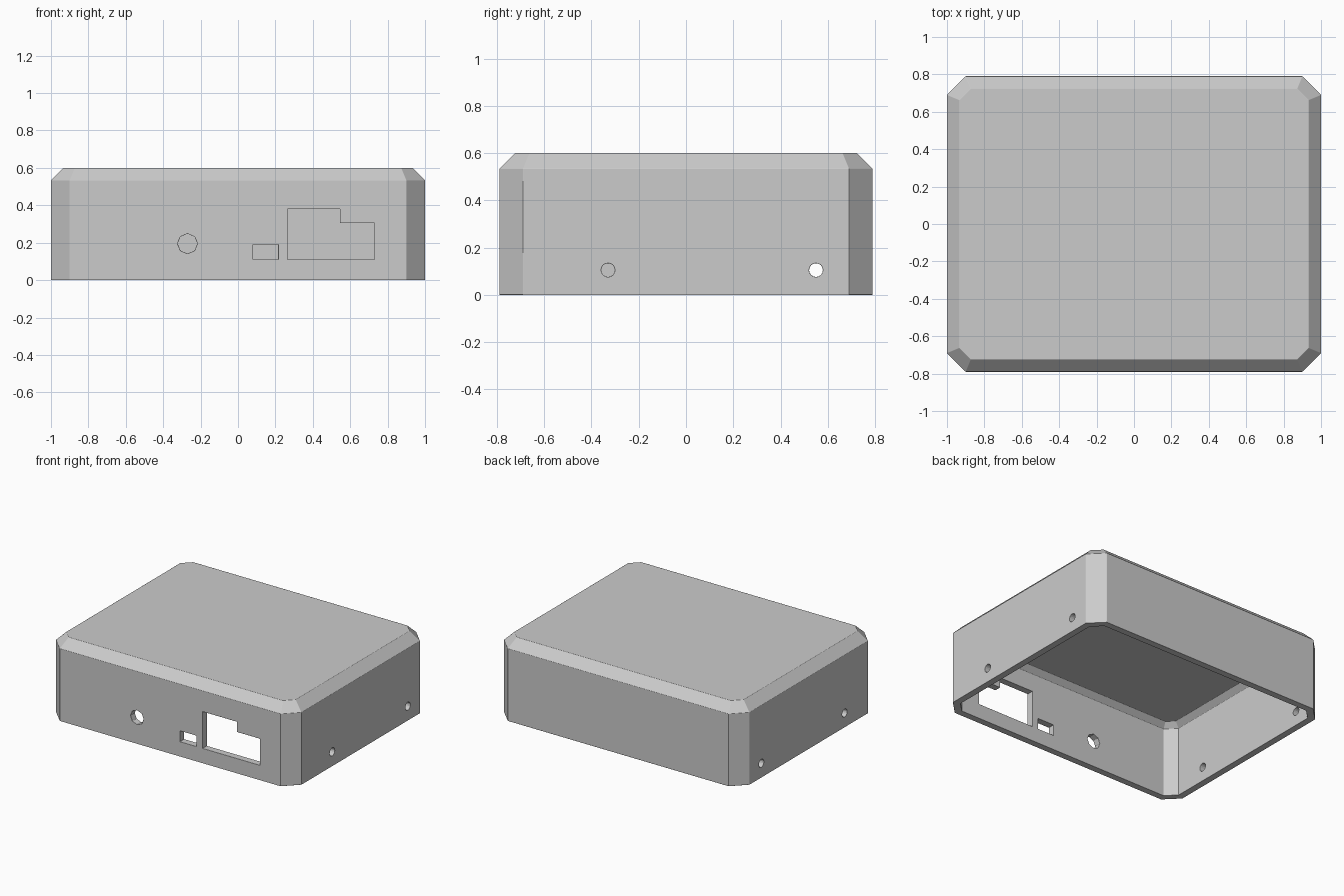
import bpy, bmesh, math
from mathutils import Vector

default = bpy.data.objects.get("Cube")
if default:
    bpy.data.objects.remove(default, do_unlink=True)

HALF_X, HALF_Y, HEIGHT = 1.0, 0.79, 0.60
CORNER, CHAMFER, WALL = 0.10, 0.066, 0.05

grey = bpy.data.materials.new("plain_grey")
grey.use_nodes = True
colour = (0.6, 0.6, 0.6, 1)
grey.diffuse_color = colour
grey.node_tree.nodes["Principled BSDF"].inputs["Base Color"].default_value = colour


def make_object(name, bm):
    bmesh.ops.recalc_face_normals(bm, faces=bm.faces)
    mesh = bpy.data.meshes.new(name)
    bm.to_mesh(mesh)
    bm.free()
    obj = bpy.data.objects.new(name, mesh)
    bpy.context.collection.objects.link(obj)
    mesh.materials.append(grey)
    return obj


def ring(bm, inset, z):
    """Rectangle with cut corners, moved inwards evenly by inset."""
    x, y = HALF_X - inset, HALF_Y - inset
    c = CORNER - inset * (2 - math.sqrt(2))
    quarter = [(x, y - c), (x - c, y)]
    points = (quarter + [(-a, b) for a, b in reversed(quarter)]
              + [(-a, -b) for a, b in quarter]
              + [(a, -b) for a, b in reversed(quarter)])
    return [bm.verts.new((a, b, z)) for a, b in points]


# Hollow cover: rings run down the outside and back up the inside
bm = bmesh.new()
slope = WALL * math.tan(math.pi / 8)
sections = [(CHAMFER, HEIGHT), (0, HEIGHT - CHAMFER), (0, 0), (WALL, 0),
            (WALL, HEIGHT - CHAMFER - slope), (CHAMFER + slope, HEIGHT - WALL)]
rings = [ring(bm, *s) for s in sections]
for upper, lower in zip(rings, rings[1:]):
    for i in range(len(upper)):
        j = (i + 1) % len(upper)
        bm.faces.new((upper[i], upper[j], lower[j], lower[i]))
bm.faces.new(rings[0])
bm.faces.new(rings[-1])
cover = make_object("enclosure_cover", bm)


def cut(name, points, direction):
    """Cut a straight opening with the given outline through a wall."""
    bm = bmesh.new()
    face = bm.faces.new([bm.verts.new(p) for p in points])
    extruded = bmesh.ops.extrude_face_region(bm, geom=[face])["geom"]
    verts = [g for g in extruded if isinstance(g, bmesh.types.BMVert)]
    bmesh.ops.translate(bm, verts=verts, vec=Vector(direction) * 0.3)
    cutter = make_object(name, bm)
    cutter.hide_render = True
    cutter.hide_set(True)
    mod = cover.modifiers.new(name, "BOOLEAN")
    mod.object = cutter
    mod.operation = "DIFFERENCE"
    mod.solver = "EXACT"


def circle(u, z, radius, sides):
    return [(u + radius * math.cos(math.tau * i / sides),
             z + radius * math.sin(math.tau * i / sides)) for i in range(sides)]


# Front openings: round socket, small port and stepped port
front_openings = {
    "round_socket_cutter": circle(-0.27, 0.195, 0.053, 8),
    "small_port_cutter": [(0.08, 0.11), (0.215, 0.11), (0.215, 0.19), (0.08, 0.19)],
    "stepped_port_cutter": [(0.265, 0.11), (0.73, 0.11), (0.73, 0.305),
                            (0.545, 0.305), (0.545, 0.38), (0.265, 0.38)],
}
for name, outline in front_openings.items():
    cut(name, [(u, -HALF_Y - 0.15, z) for u, z in outline], (0, 1, 0))

# Screw holes in both side walls
for side, label, places in ((1, "left", (-0.33, 0.55)), (-1, "right", (-0.42, 0.55))):
    for n, y in enumerate(places):
        outline = circle(y, 0.105, 0.029, 16)
        cut(f"{label}_screw_hole_cutter_{n + 1}",
            [(side * (HALF_X + 0.15), v, z) for v, z in outline], (-side, 0, 0))

# Fine softened edges all over
bevel = cover.modifiers.new("soft_edges", "BEVEL")
bevel.width = 0.008
bevel.segments = 1
bevel.limit_method = "ANGLE"
bevel.angle_limit = math.radians(30)
bevel.harden_normals = True
for poly in cover.data.polygons:
    poly.use_smooth = True
